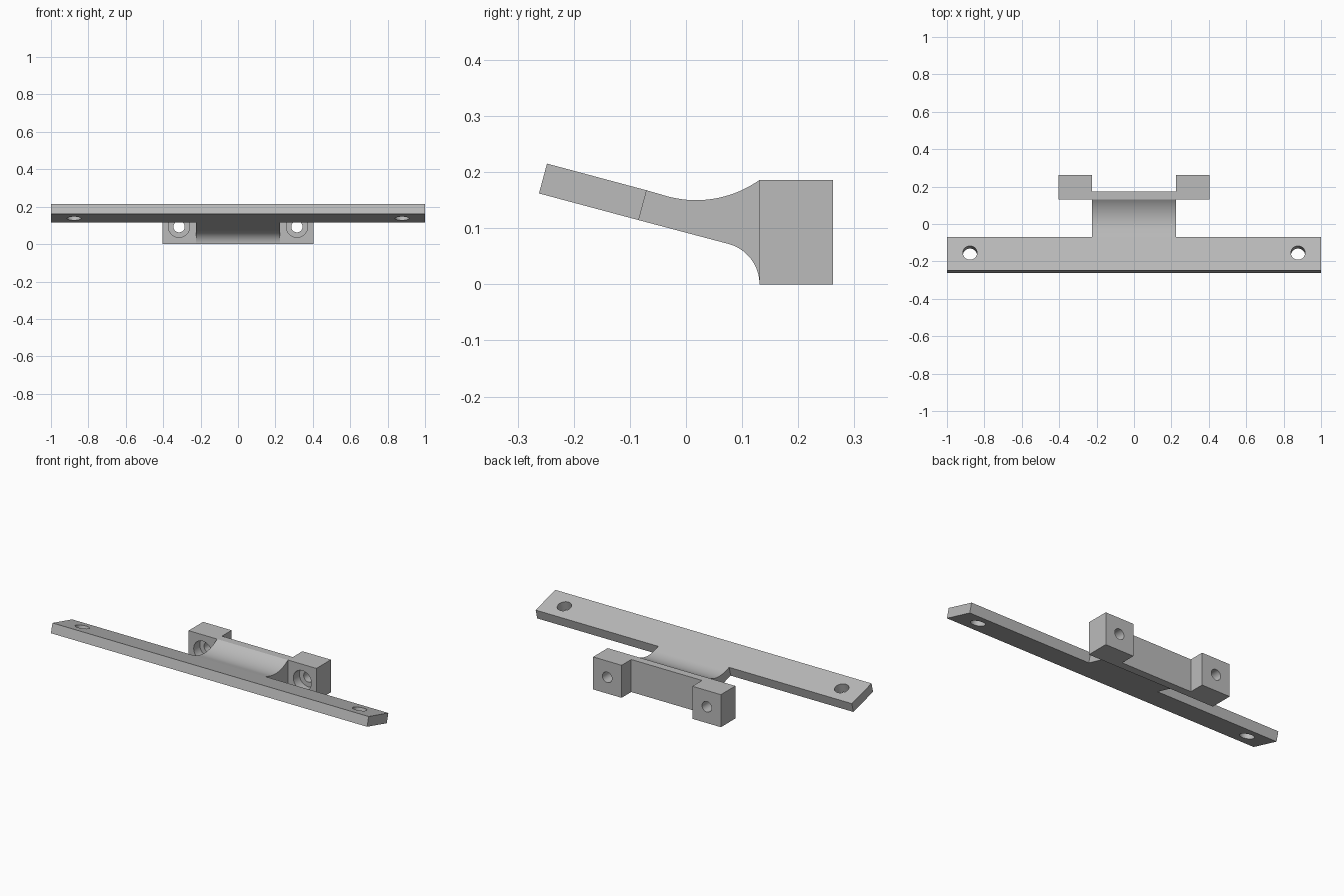
import bpy, bmesh, math
from mathutils import Vector, Matrix

if "Cube" in bpy.data.objects:
    bpy.data.objects.remove(bpy.data.objects["Cube"])

grey = bpy.data.materials.new("light_grey")
grey.use_nodes = True
grey.diffuse_color = (0.5, 0.5, 0.5, 1)
grey.node_tree.nodes["Principled BSDF"].inputs["Base Color"].default_value = (0.5, 0.5, 0.5, 1)

TILT = math.radians(15)
ALONG = Vector((0, math.cos(TILT), -math.sin(TILT)))   # down the sloping bar
NORMAL = Vector((0, math.sin(TILT), math.cos(TILT)))   # out of its top face


def add_object(name, bm):
    bmesh.ops.recalc_face_normals(bm, faces=bm.faces)
    mesh = bpy.data.meshes.new(name)
    bm.to_mesh(mesh)
    bm.free()
    mesh.materials.append(grey)
    obj = bpy.data.objects.new(name, mesh)
    bpy.context.collection.objects.link(obj)
    return obj


def extrude_profile(name, points, x0, x1):
    """Side profile of (y, z) points swept from x0 to x1."""
    bm = bmesh.new()
    face = bm.faces.new([bm.verts.new((x0, y, z)) for y, z in points])
    swept = bmesh.ops.extrude_face_region(bm, geom=[face])["geom"]
    bmesh.ops.translate(bm, vec=(x1 - x0, 0, 0),
                        verts=[v for v in swept if isinstance(v, bmesh.types.BMVert)])
    return add_object(name, bm)


def arc(cy, cz, r, start, end, steps=20):
    angles = [math.radians(start + (end - start) * i / steps) for i in range(steps + 1)]
    return [(cy + r * math.cos(a), cz + r * math.sin(a)) for a in angles]


def drill(obj, centre, axis, radius, length):
    """Cut a round hole of the given length, centred on a point."""
    bm = bmesh.new()
    turn = Vector((0, 0, 1)).rotation_difference(axis).to_matrix().to_4x4()
    bmesh.ops.create_cone(bm, cap_ends=True, segments=48, radius1=radius, radius2=radius,
                          depth=length, matrix=Matrix.Translation(centre) @ turn)
    cutter = add_object("hole_cutter", bm)
    cutter.hide_render = True
    mod = obj.modifiers.new("hole", "BOOLEAN")
    mod.operation, mod.solver, mod.object = "DIFFERENCE", "EXACT", cutter
    bpy.context.view_layer.objects.active = obj
    bpy.ops.object.modifier_apply(modifier=mod.name)
    bpy.data.objects.remove(cutter)


# Long sloping bar with a hole near each end
THICK, WIDTH = 0.055, 0.184
low_front = Vector((0, -0.262, 0.162))
corners = [low_front, low_front + ALONG * WIDTH,
           low_front + ALONG * WIDTH + NORMAL * THICK, low_front + NORMAL * THICK]
bar = extrude_profile("sloping_bar", [(c.y, c.z) for c in corners], -1, 1)
for side in (-1, 1):
    drill(bar, Vector((side * 0.877, -0.161, 0.164)), NORMAL, 0.038, 0.2)

# Central neck, flaring from the bar into the full height of the mount
LUG_FRONT, LUG_BACK, HEIGHT = 0.131, 0.262, 0.186
under = arc(0.0565, 0, 0.0745, 75, 0)
over = arc(0.018, 0.345, 0.195, 305.4, 255)
profile = ([(corners[1].y, corners[1].z)] + under + [(0.175, 0), (0.175, HEIGHT),
           (LUG_FRONT, HEIGHT)] + over[1:] + [(corners[2].y, corners[2].z)])
neck = extrude_profile("curved_neck", profile, -0.224, 0.224)

# Mounting lugs with counterbored screw holes
lugs = []
for side, name in ((1, "left_lug"), (-1, "right_lug")):
    lug = extrude_profile(name, [(LUG_FRONT, 0), (LUG_BACK, 0), (LUG_BACK, HEIGHT),
                                 (LUG_FRONT, HEIGHT)], side * 0.224, side * 0.404)
    drill(lug, Vector((side * 0.315, 0.2, 0.093)), Vector((0, 1, 0)), 0.03, 0.4)
    drill(lug, Vector((side * 0.315, LUG_FRONT, 0.093)), Vector((0, 1, 0)), 0.057, 0.11)
    lugs.append(lug)

# Smooth curves, sharp edges
bpy.ops.object.select_all(action="DESELECT")
for obj in [bar, neck] + lugs:
    obj.select_set(True)
bpy.context.view_layer.objects.active = bar
bpy.ops.object.shade_smooth_by_angle(angle=math.radians(30))
